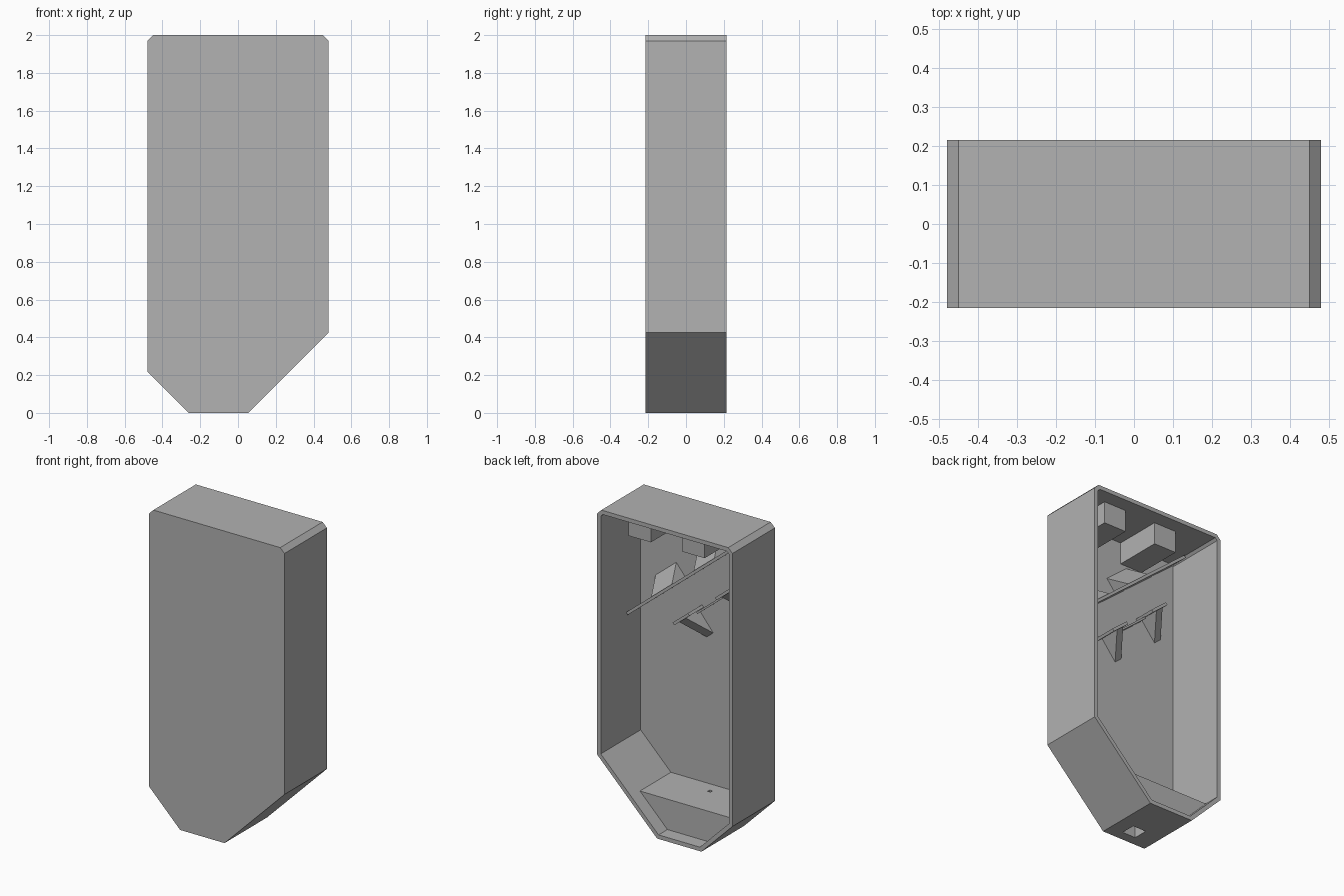
import bpy, bmesh, math
from mathutils import Vector

old = bpy.data.objects.get("Cube")
if old:
    bpy.data.objects.remove(old, do_unlink=True)

# One plain grey for the whole cabinet
grey = bpy.data.materials.new("plain_grey")
grey.use_nodes = True
COLOUR = (0.445, 0.445, 0.445, 1)
grey.diffuse_color = COLOUR
grey.node_tree.nodes["Principled BSDF"].inputs["Base Color"].default_value = COLOUR

WALL = 0.026
BACK = 0.215              # open rear rim
INNER = -BACK + WALL      # inside of the front panel
CEILING = 2 - WALL
LEDGE = -0.045            # rear edge of the sloping ledges
SLOPE = math.radians(39.4)
ALONG = Vector((-math.cos(SLOPE), 0, math.sin(SLOPE)))
UP = Vector((math.sin(SLOPE), 0, math.cos(SLOPE)))


def make(name, bm):
    bmesh.ops.recalc_face_normals(bm, faces=bm.faces)
    mesh = bpy.data.meshes.new(name)
    bm.to_mesh(mesh)
    bm.free()
    mesh.materials.append(grey)
    ob = bpy.data.objects.new(name, mesh)
    bpy.context.collection.objects.link(ob)
    return ob


def sweep(points, offset):
    """Solid made by pushing a flat polygon along an offset."""
    bm = bmesh.new()
    face = bm.faces.new([bm.verts.new(p) for p in points])
    new = bmesh.ops.extrude_face_region(bm, geom=[face], use_keep_orig=True)
    verts = [v for v in new["geom"] if isinstance(v, bmesh.types.BMVert)]
    bmesh.ops.translate(bm, verts=verts, vec=offset)
    bmesh.ops.recalc_face_normals(bm, faces=bm.faces)
    return bm


def prism(outline, y0, y1):
    return sweep([(x, y0, z) for x, z in outline], (0, y1 - y0, 0))


def box(name, x0, x1, y0, y1, z0, z1):
    return make(name, prism([(x0, z0), (x1, z0), (x1, z1), (x0, z1)], y0, y1))


def cut(targets, cutter):
    for ob in targets:
        mod = ob.modifiers.new("hole", "BOOLEAN")
        mod.object = cutter
        mod.solver = "EXACT"
        bpy.context.view_layer.objects.active = ob
        bpy.ops.object.modifier_apply(modifier=mod.name)
    bpy.data.objects.remove(cutter, do_unlink=True)


def ledge(name, x, z, length, depth, thick=0.018):
    """Thin plate on the slope, centred at x, z and fixed to the front panel."""
    mid = Vector((x, INNER, z))
    a, b = ALONG * length / 2, UP * thick / 2
    return make(name, sweep([mid - a - b, mid + a - b, mid + a + b, mid - a + b],
                            (0, depth, 0)))


def gusset(name, x, z, width, height):
    """Triangular bracket square to the slope, tapering onto the front panel."""
    root = Vector((x, INNER, z)) - ALONG * width / 2
    return make(name, sweep([root, root + Vector((0, LEDGE - INNER, 0)),
                             root + UP * height], ALONG * width))


# Cabinet shell: closed front, hollowed from the rear
outline = [(-0.26, 0), (0.055, 0), (0.48, 0.425), (0.48, 1.97),
           (0.45, 2), (-0.45, 2), (-0.48, 1.97), (-0.48, 0.22)]
bm = prism(outline, -BACK, BACK)
rear = max(bm.faces, key=lambda f: f.calc_center_median().y)
bmesh.ops.inset_region(bm, faces=[rear], thickness=WALL, use_even_offset=True)
rear = max((f for f in bm.faces if f.normal.y > 0.9), key=lambda f: f.calc_area())
pocket = bmesh.ops.extrude_face_region(bm, geom=[rear])
verts = [v for v in pocket["geom"] if isinstance(v, bmesh.types.BMVert)]
bmesh.ops.translate(bm, verts=verts, vec=(0, INNER - BACK, 0))
if rear.is_valid:
    bmesh.ops.delete(bm, geom=[rear], context="FACES_ONLY")
shell = make("cabinet_shell", bm)

# Raised block in the foot, with a square outlet and a small hole above it
block = make("foot_block", prism([(-0.25, 0.025), (0.043, 0.025),
                                  (0.239, 0.221), (-0.447, 0.221)], INNER, 0.125))
cut([shell, block], box("outlet_cutter", -0.135, -0.04, -0.15, -0.055, -0.1, 0.2))
cut([block], box("small_hole_cutter", -0.105, -0.085, -0.118, -0.098, 0.15, 0.3))

# Two boxes hanging from the ceiling
for side, x in (("left", 0.245), ("right", -0.136)):
    box(side + "_ceiling_box", x - 0.08, x + 0.08, INNER, 0.12, 1.833, CEILING)

# Long sloping ledge with brackets above it
ledge("long_ledge", 0.012, 1.597, 1.135, LEDGE - INNER)
STEP = Vector((-0.3, 0, 0.24))
for i in range(2):
    gusset("upper_bracket_%d" % (i + 1), 0.208 + STEP.x * i, 1.436 + STEP.z * i, 0.19, 0.105)

# Short ledges with brackets below, joined by a narrow rail
for i in range(2):
    x, z = 0.067 + STEP.x * i, 1.303 + STEP.z * i
    ledge("short_ledge_%d" % (i + 1), x, z, 0.14, LEDGE - INNER)
    gusset("lower_bracket_%d" % (i + 1), x, z, 0.06, -0.165)
ledge("narrow_rail", -0.09, 1.41, 0.25, 0.07, 0.012)
